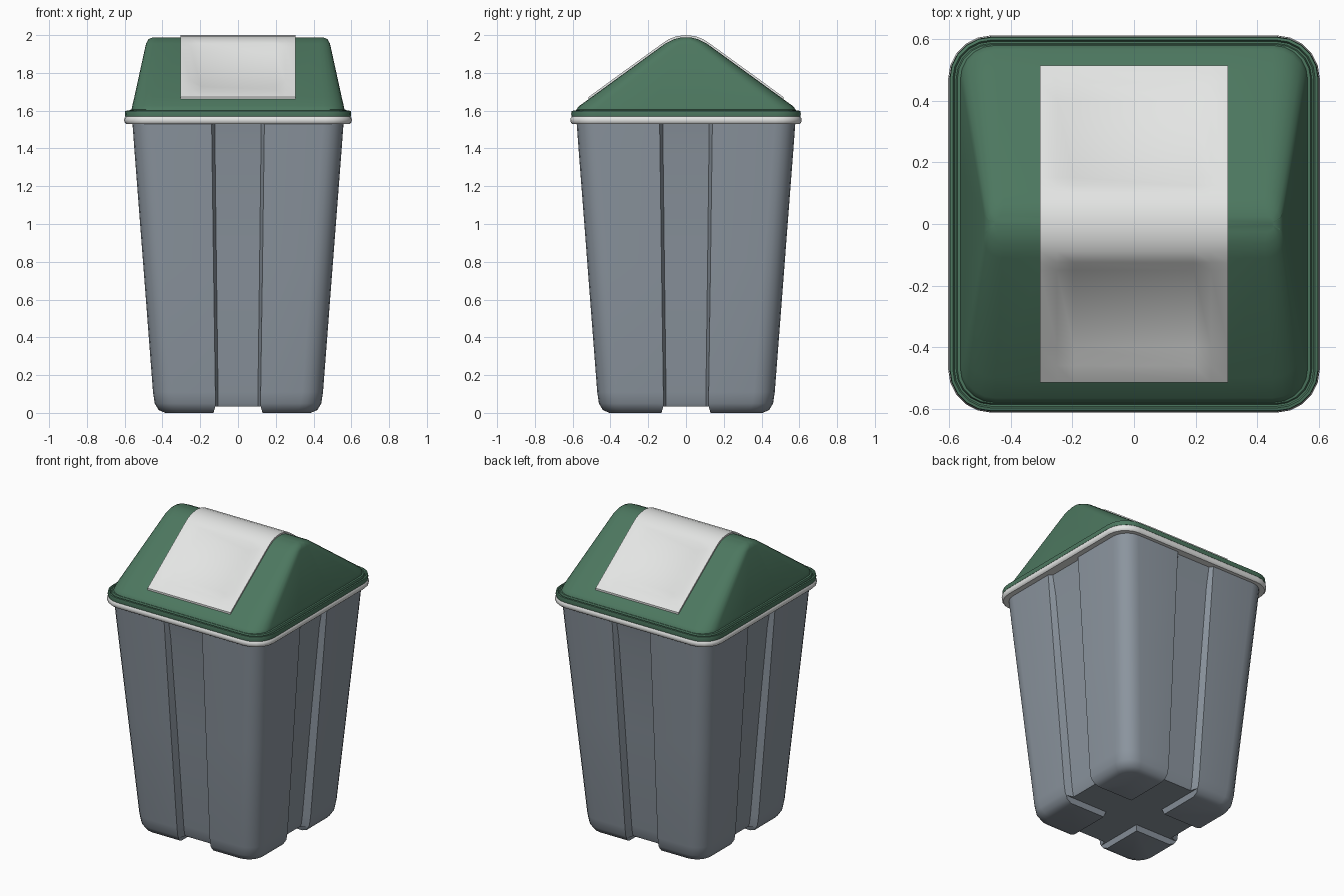
import bpy, bmesh, math

cube = bpy.data.objects.get("Cube")
if cube:
    bpy.data.objects.remove(cube, do_unlink=True)


def material(name, rgb):
    mat = bpy.data.materials.new(name)
    mat.use_nodes = True
    mat.diffuse_color = (*rgb, 1)
    bsdf = mat.node_tree.nodes["Principled BSDF"]
    bsdf.inputs["Base Color"].default_value = (*rgb, 1)
    bsdf.inputs["Roughness"].default_value = 0.6
    return mat


GREY = material("blue grey plastic", (0.26, 0.3, 0.345))
GREEN = material("green plastic", (0.073, 0.185, 0.115))
WHITE = material("white plastic", (0.77, 0.78, 0.77))


def finish(name, bm, mat, angle=40):
    bmesh.ops.recalc_face_normals(bm, faces=bm.faces)
    mesh = bpy.data.meshes.new(name)
    bm.to_mesh(mesh)
    bm.free()
    mesh.materials.append(mat)
    obj = bpy.data.objects.new(name, mesh)
    bpy.context.collection.objects.link(obj)
    smooth(obj, angle)
    return obj


def smooth(obj, angle):
    bpy.ops.object.select_all(action="DESELECT")
    obj.select_set(True)
    bpy.context.view_layer.objects.active = obj
    bpy.ops.object.shade_smooth_by_angle(angle=math.radians(angle))


def section(hx, hy, r, gx, gy, depth, steps=5):
    """Rounded rectangle with a groove in the middle of each side."""
    q = [(hx - depth, gy * 0.88), (hx, gy)]
    for i in range(steps + 1):
        a = math.pi / 2 * i / steps
        q.append((hx - r + r * math.cos(a), hy - r + r * math.sin(a)))
    q += [(gx, hy), (gx * 0.88, hy - depth)]
    back = q[::-1]
    return (q + [(-x, y) for x, y in back]
            + [(-x, -y) for x, y in q] + [(x, -y) for x, y in back])


def loft(rings):
    """Skin a stack of (z, outline) rings and cap both ends."""
    bm = bmesh.new()
    rows = [[bm.verts.new((x, y, z)) for x, y in pts] for z, pts in rings]
    n = len(rows[0])
    for a, b in zip(rows, rows[1:]):
        for i in range(n):
            j = (i + 1) % n
            bm.faces.new((a[i], a[j], b[j], b[i]))
    bm.faces.new(rows[0][::-1])
    bm.faces.new(rows[-1])
    return bm


# Tapered body with a groove down each side
body_rings = []
for z, hx, hy, r, g, d in [
        (0, 0.385, 0.405, 0.08, 0.12, 0.03),
        (0.015, 0.42, 0.44, 0.1, 0.12, 0.045),
        (0.05, 0.441, 0.461, 0.11, 0.12, 0.05),
        (0.11, 0.45, 0.47, 0.11, 0.12, 0.05),
        (0.8, 0.503, 0.523, 0.11, 0.13, 0.045),
        (1.4, 0.549, 0.569, 0.11, 0.138, 0.035),
        (1.55, 0.56, 0.58, 0.11, 0.14, 0.02)]:
    body_rings.append((z, section(hx, hy, r, g, g, d)))
body = finish("bin_body", loft(body_rings), GREY)

# Crossed channels under the base leave four corner feet
for size in [(0.24, 1.4), (1.4, 0.24)]:
    bm = bmesh.new()
    bmesh.ops.create_cube(bm, size=1)
    for v in bm.verts:
        spread = 1.15 if v.co.z < 0 else 1
        v.co.x *= size[0] * spread
        v.co.y *= size[1] * spread
        v.co.z = 0.035 if v.co.z > 0 else -0.03
    cutter = finish("channel_cutter", bm, GREY)
    cutter.hide_render = True
    mod = body.modifiers.new("channel", "BOOLEAN")
    mod.operation = "DIFFERENCE"
    mod.solver = "EXACT"
    mod.object = cutter
    bpy.context.view_layer.objects.active = body
    bpy.ops.object.modifier_apply(modifier=mod.name)
    bpy.data.objects.remove(cutter, do_unlink=True)
smooth(body, 40)


# Rolled rim of the body and lip of the lid
def band(name, rows, mat):
    rings = [(z, section(0.603 - i, 0.612 - i, 0.14 - i, 0.13, 0.13, 0))
             for z, i in rows]
    return finish(name, loft(rings), mat)


band("body_rim", [(1.53, 0.03), (1.53, 0.01), (1.538, 0.002), (1.55, 0),
                  (1.562, 0.002), (1.572, 0.01)], WHITE)
band("lid_lip", [(1.566, 0.02), (1.568, 0.006), (1.582, 0.004), (1.598, 0.006),
                 (1.6, 0.015), (1.592, 0.02), (1.592, 0.026), (1.604, 0.03),
                 (1.606, 0.04)], GREEN)

# Gabled lid
lid_rings = []
for z, hx, hy, r in [
        (1.595, 0.565, 0.582, 0.11),
        (1.61, 0.563, 0.578, 0.11),
        (1.625, 0.56, 0.565, 0.11),
        (1.672, 0.549, 0.5, 0.1),
        (1.955, 0.487, 0.11, 0.06),
        (1.978, 0.474, 0.065, 0.05),
        (1.988, 0.452, 0.025, 0.02)]:
    lid_rings.append((z, section(hx, hy, r, 0.29, hy * 0.3, 0)))
bm = loft(lid_rings)
# Open the two slopes beneath the flap
opening = []
for f in bm.faces:
    c = f.calc_center_median()
    if abs(c.x) < 0.29 and 0.2 < abs(c.y) < 0.45 and 1.7 < c.z < 1.95:
        opening.append(f)
bmesh.ops.delete(bm, geom=opening, context="FACES")
finish("lid", bm, GREEN, 50)

# Flap folded over the ridge, with a dished panel on each slope
half = [(0.515, 1.673), (0.46, 1.713), (0.4, 1.757), (0.15, 1.938),
        (0.125, 1.956), (0.09, 1.979), (0.05, 1.994)]
profile = half + [(0, 2.0)] + [(-y, z) for y, z in half[::-1]]
columns = [-0.305, -0.25, -0.195, 0.195, 0.25, 0.305]
bm = bmesh.new()
grid = []
for y, z in profile:
    row = []
    for x in columns:
        dished = abs(x) < 0.2 and 0.14 < abs(y) < 0.41
        row.append(bm.verts.new((x, y, z - (0.03 if dished else 0))))
    grid.append(row)
for a, b in zip(grid, grid[1:]):
    for i in range(len(columns) - 1):
        bm.faces.new((a[i], a[i + 1], b[i + 1], b[i]))
# Turn the outer edge down into the lid
edges = [e for e in bm.edges if e.is_boundary]
skirt = bmesh.ops.extrude_edge_only(bm, edges=edges)["geom"]
for v in skirt:
    if isinstance(v, bmesh.types.BMVert):
        v.co.z -= 0.03
finish("lid_flap", bm, WHITE, 45)
